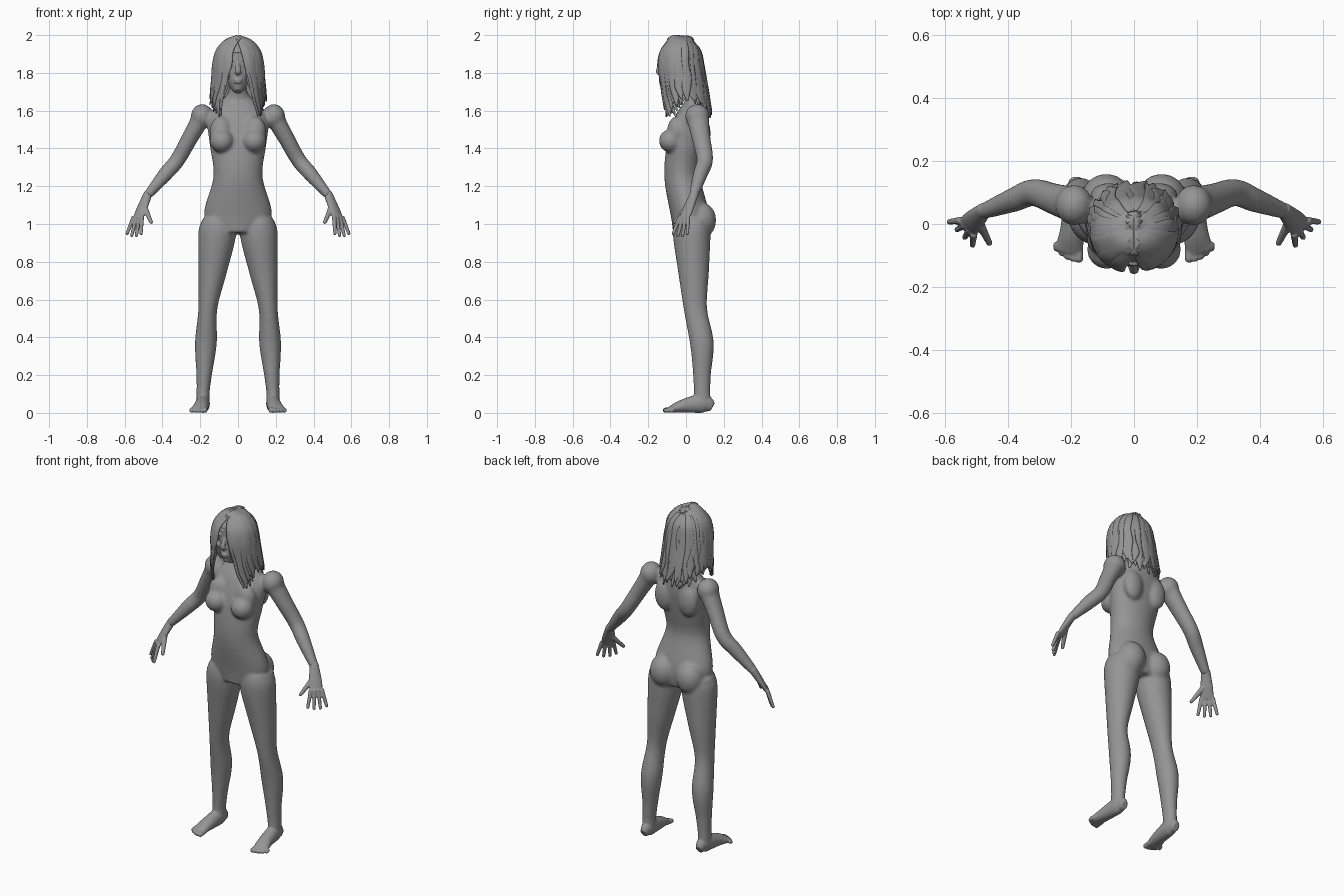
import bpy
import bmesh
import math
import random
from mathutils import Vector, Matrix

random.seed(4)
cube = bpy.data.objects.get("Cube")
if cube:
    bpy.data.objects.remove(cube, do_unlink=True)

grey = bpy.data.materials.new("plain_grey")
grey.use_nodes = True
colour = (.3, .3, .3, 1)
grey.diffuse_color = colour
shader = next(node for node in grey.node_tree.nodes if node.type == 'BSDF_PRINCIPLED')
shader.inputs["Base Color"].default_value = colour

FRONT_BACK = Vector((0, 1, 0))
UP = Vector((0, 0, 1))
ACROSS_HAND = Vector((1, 1, 0)).normalized()
SIDES = {"left": 1, "right": -1}

# Joints of the left side
hip = Vector((.11, .03, .95))
knee = Vector((.16, .05, .55))
ankle = Vector((.185, .085, .1))
shoulder = Vector((.19, .06, 1.57))
elbow = Vector((.32, .1, 1.34))
wrist = Vector((.48, .04, 1.15))
knuckles = Vector((.53, -.01, 1.03))
fingertips = Vector((.55, -.03, .935))
thumb_tip = Vector((.46, -.06, 1.01))


def spline(stations, steps):
    """Smooth curve through stations holding position and two radii."""
    curve = []
    last = len(stations) - 1
    for i in range(last):
        before, start = stations[max(i - 1, 0)], stations[i]
        end, after = stations[i + 1], stations[min(i + 2, last)]
        for step in range(steps):
            t = step / steps
            curve.append([b + t * ((c - a) + t * ((2 * a - 5 * b + 4 * c - d)
                                                  + t * (3 * b - a - 3 * c + d))) / 2
                          for a, b, c, d in zip(before, start, end, after)])
    return curve + [stations[last]]


def limb(bm, stations, ref=FRONT_BACK, mirror=1, sides=20, steps=5):
    """Elliptical tube through (point, width, depth); depth lies along ref, or away from the head."""
    curve = spline([(mirror * p[0], p[1], p[2], a, b) for p, a, b in stations], steps)
    points = [Vector(station[:3]) for station in curve]
    rings = []
    for i, point in enumerate(points):
        ahead = points[min(i + 1, len(points) - 1)]
        behind = points[max(i - 1, 0)]
        tangent = (ahead - behind).normalized()
        if ref is None:
            depth_hint = point - Vector((0, -.02, min(point.z, 1.86)))
        else:
            depth_hint = Vector((mirror * ref.x, ref.y, ref.z))
        across = depth_hint.cross(tangent).normalized()
        deep = tangent.cross(across)
        width, depth = curve[i][3:]
        ring = []
        for k in range(sides):
            turn = math.tau * k / sides
            offset = across * width * math.cos(turn) + deep * depth * math.sin(turn)
            ring.append(bm.verts.new(point + offset))
        rings.append(ring)
    faces = [bm.faces.new(rings[0]), bm.faces.new(rings[-1])]
    for lower, upper in zip(rings, rings[1:]):
        for k in range(sides):
            faces.append(bm.faces.new((lower[k - 1], lower[k], upper[k], upper[k - 1])))
    bmesh.ops.recalc_face_normals(bm, faces=faces)


def ball(bm, centre, radii, mirror=1):
    place = Matrix.Translation((mirror * centre[0], centre[1], centre[2]))
    matrix = place @ Matrix.Diagonal((*radii, 1))
    bmesh.ops.create_uvsphere(bm, u_segments=24, v_segments=16, radius=1, matrix=matrix)


def digit(bm, root, tip, root_radius, tip_radius, ref, mirror):
    """Finger or toe with a rounded end."""
    limb(bm, [(root, root_radius, root_radius), (tip, tip_radius, tip_radius)],
         ref, mirror, sides=12)
    ball(bm, tip, [tip_radius] * 3, mirror)


def finish(bm, name):
    for face in bm.faces:
        face.smooth = True
    mesh = bpy.data.meshes.new(name)
    bm.to_mesh(mesh)
    bm.free()
    mesh.materials.append(grey)
    part = bpy.data.objects.new(name, mesh)
    bpy.context.collection.objects.link(part)
    return part


def fuse(part, voxel, softness):
    """Melt overlapping forms into one smooth skin."""
    remesh = part.modifiers.new("Fuse", 'REMESH')
    remesh.mode = 'VOXEL'
    remesh.voxel_size = voxel
    remesh.use_smooth_shade = True
    part.modifiers.new("Soften", 'SMOOTH').iterations = softness


# Torso and neck
body = bmesh.new()
limb(body, [((0, .02, .95), .1, .09), ((0, .02, 1.05), .18, .1), ((0, -.02, 1.25), .13, .095),
            ((0, 0, 1.42), .15, .1), ((0, .03, 1.55), .16, .09), ((0, .05, 1.64), .1, .06),
            ((0, .04, 1.7), .05, .05), ((0, .02, 1.8), .05, .05)], sides=32)
for mirror in SIDES.values():
    buttock, breast = (.088, .08, 1.02), (.086, -.08, 1.44)
    upper_chest, shoulder_blade = (.09, -.05, 1.49), (.08, .09, 1.48)
    ball(body, buttock, (.08, .08, .095), mirror)
    ball(body, breast, (.064, .064, .062), mirror)
    ball(body, upper_chest, (.06, .05, .08), mirror)
    ball(body, shoulder_blade, (.06, .04, .09), mirror)
    ball(body, shoulder, (.06, .065, .065), mirror)
    # Legs
    thigh = hip.lerp(knee, .5)
    calf = knee.lerp(ankle, .4) + FRONT_BACK * .02
    shin = calf.lerp(ankle, .6)
    limb(body, [(hip + UP * .08, .08, .09), (hip, .1, .1), (thigh, .076, .082), (knee, .05, .062),
                (calf, .058, .063), (shin, .042, .048), (ankle, .034, .043),
                (ankle - UP * .05, .034, .043)], mirror=mirror, sides=28)
    # Arms
    upper_arm = shoulder.lerp(elbow, .5)
    forearm = elbow.lerp(wrist, .4)
    limb(body, [(shoulder, .05, .06), (upper_arm, .044, .05), (elbow, .041, .044),
                (forearm, .039, .039), (wrist, .024, .026)], mirror=mirror)
fuse(finish(body, "body"), .008, 12)

for label, mirror in SIDES.items():
    # Hands
    hand = bmesh.new()
    palm = wrist.lerp(knuckles, .6)
    limb(hand, [(wrist.lerp(elbow, .05), .024, .026), (wrist, .022, .026), (palm, .018, .036),
                (knuckles, .012, .036)], ACROSS_HAND, mirror)
    for k in range(4):
        spread = k - 1.5
        root = knuckles + ACROSS_HAND * spread * .02 + UP * .01
        tip = fingertips + ACROSS_HAND * spread * .035 + UP * .01 * abs(spread)
        digit(hand, root, tip, .012, .009, FRONT_BACK, mirror)
    digit(hand, wrist.lerp(knuckles, .4), thumb_tip, .017, .01, FRONT_BACK, mirror)
    fuse(finish(hand, label + "_hand"), .004, 3)

    # Feet
    foot = bmesh.new()
    limb(foot, [((.185, .14, .03), .02, .025), ((.185, .09, .05), .036, .05),
                ((.195, -.02, .035), .04, .035), ((.21, -.09, .015), .045, .015)], UP, mirror)
    limb(foot, [(ankle + UP * .04, .034, .042), (ankle - UP * .06, .035, .045)], mirror=mirror)
    for k in range(5):
        x, radius = .175 + .018 * k, .014 - .001 * k
        tip_y = -.11 + .002 * k * k
        digit(foot, (x, -.06, .02), (x, tip_y, radius), radius, radius, UP, mirror)
    fuse(finish(foot, label + "_foot"), .0045, 4)

# Head and face
head = bmesh.new()
ball(head, (0, -.02, 1.87), (.085, .105, .105))
limb(head, [((0, -.1, 1.7), .02, .025), ((0, -.08, 1.74), .05, .06),
            ((0, -.06, 1.8), .065, .075), ((0, -.05, 1.9), .073, .083)], sides=28)
limb(head, [((0, -.125, 1.86), .008, .01), ((0, -.148, 1.81), .015, .012),
            ((0, -.13, 1.795), .01, .01)])
for lip_height in (1.763, 1.751):
    ball(head, (0, -.132, lip_height), (.022, .012, .006))
for mirror in SIDES.values():
    brow, eye = (.033, -.117, 1.868), (.031, -.114, 1.846)
    cheek, nostril = (.042, -.1, 1.8), (.011, -.135, 1.804)
    ball(head, brow, (.03, .016, .009), mirror)
    ball(head, eye, (.016, .015, .009), mirror)
    ball(head, cheek, (.026, .026, .024), mirror)
    ball(head, nostril, (.009, .01, .008), mirror)
fuse(finish(head, "head"), .004, 4)


def lock_path(angle, tip_height, scale):
    """Lock arching from the parting over the skull, then hanging to its tip."""
    path = []
    for k in range(7):
        arch = math.sin(math.pi / 2 * min(k / 3, 1))
        fall = max(0, k - 3) / 3
        swing = angle * (1 - .06 * k) if angle < 0 else angle
        swing += random.uniform(-.02, .02) * k
        reach = scale * (1 + .15 * fall)
        x = .13 * reach * arch * math.cos(swing)
        y = .03 * (fall - 1) + .12 * reach * max(arch, .4) * math.sin(swing)
        z = 1.84 + .15 * math.sqrt(1 - arch * arch) - (1.84 - tip_height) * fall
        path.append(((x, y, z), .004 + .024 * (1 - fall ** 4), .007 - .004 * fall))
    return path


# Hair: scalp cap and two layers of tapered locks from a centre parting
hair = bmesh.new()
ball(hair, (0, -.02, 1.87), (.105, .108, .11))
LOCKS = 18
for layer in range(2):
    for mirror in SIDES.values():
        for i in range(LOCKS):
            angle = math.radians(-75 + 165 * (i + layer / 2) / LOCKS)
            over_shoulder = max(0, math.cos(angle * 1.6))
            tip_height = 1.575 + .08 * over_shoulder + random.uniform(-.015, .03)
            scale = 1 - .05 * layer + random.uniform(-.015, .015)
            limb(hair, lock_path(angle, tip_height, scale), None, mirror, sides=10, steps=4)
finish(hair, "hair")
